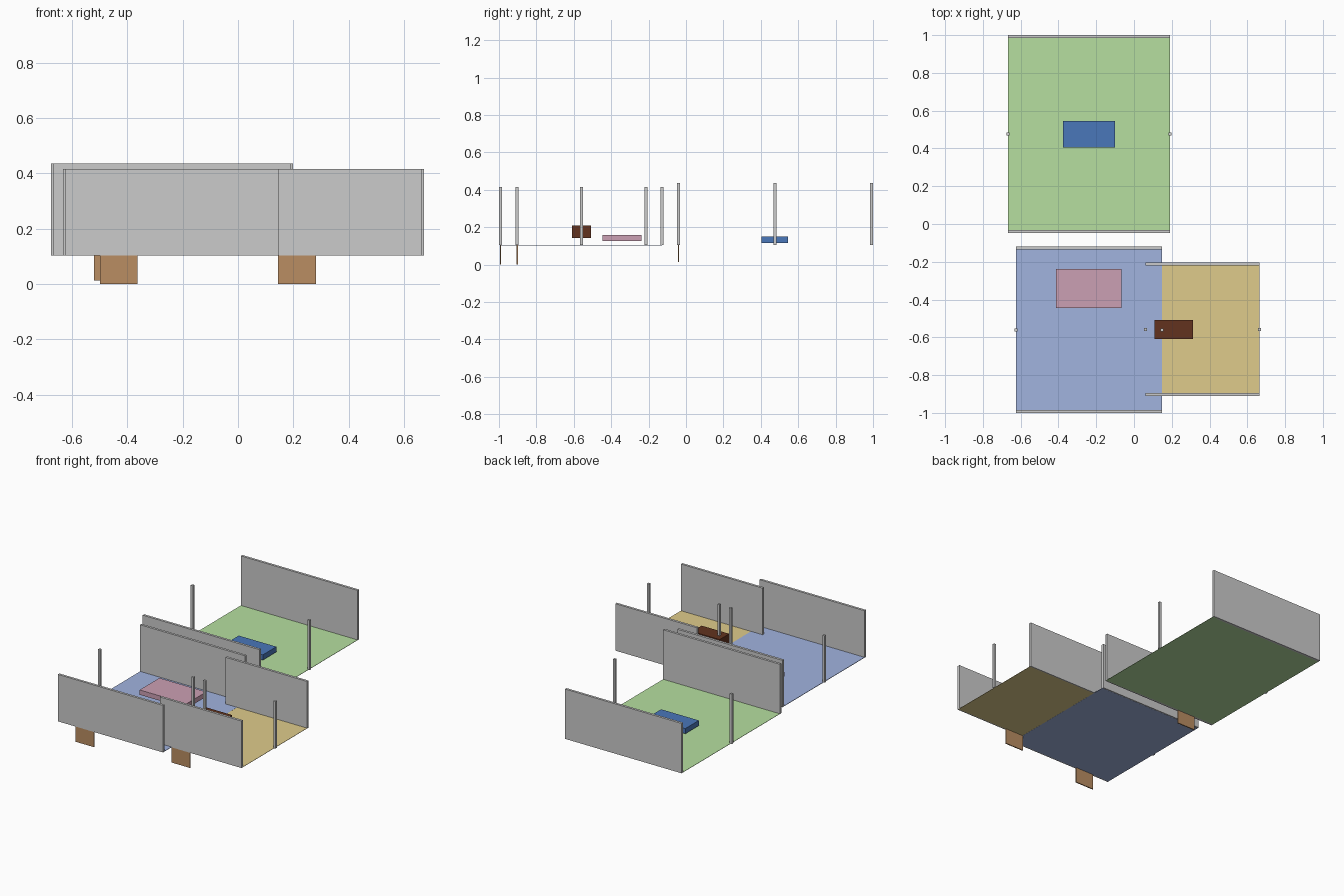
import bpy

if "Cube" in bpy.data.objects:
    bpy.data.objects.remove(bpy.data.objects["Cube"])


def material(name, rgb):
    m = bpy.data.materials.new(name)
    m.diffuse_color = [(c / 255) ** 2.2 for c in rgb] + [1]
    m.use_nodes = True
    m.node_tree.nodes["Principled BSDF"].inputs["Base Color"].default_value = m.diffuse_color
    return m


def box(name, x, y, z, mat=None):
    """Box from (min, max) pairs along each axis."""
    bpy.ops.mesh.primitive_cube_add(size=1, location=[sum(p) / 2 for p in (x, y, z)])
    ob = bpy.context.object
    ob.name = name
    ob.scale = [p[1] - p[0] for p in (x, y, z)]
    bpy.ops.object.transform_apply(location=False, rotation=False, scale=True)
    if mat:
        ob.data.materials.append(mat)
    return ob


T = 0.008          # half wall thickness
FLOOR = 0.1035     # underside of floors
wood = material("door_wood", (184, 140, 98))


def room(name, x, y, top, rgb, door_x, door_bottom, lift=0.0):
    # floor slab
    box(name + "_floor", x, y, (FLOOR - lift, FLOOR + 0.002 + lift),
        material(name + "_floor_colour", rgb))
    # long walls along the front and back edges
    for side, wy in zip(("front", "back"), y):
        box(f"{name}_{side}_wall", x, (wy - T, wy + T), (FLOOR, top))
    # square posts halfway along the left and right edges
    cy = sum(y) / 2
    for side, px in zip(("left", "right"), x):
        box(f"{name}_{side}_post", (px - T, px + T), (cy - T, cy + T), (FLOOR, top))
    # thin door hanging below the front wall
    box(name + "_door", door_x, (y[0] - 0.0035, y[0] + 0.0035),
        (door_bottom, FLOOR + 0.002), wood)


room("living_room", (-0.668, 0.191), (-0.040, 0.992), 0.435, (180, 222, 158),
     (-0.520, -0.387), 0.013)
room("bedroom", (-0.625, 0.148), (-0.992, -0.128), 0.416, (160, 178, 222),
     (-0.499, -0.363), 0.0, 0.0005)
room("study", (0.062, 0.664), (-0.903, -0.213), 0.416, (222, 202, 138),
     (0.145, 0.282), 0.0)

# furniture blocks
box("sofa", (-0.377, -0.100), (0.404, 0.546), (0.115, 0.150),
    material("sofa_blue", (75, 118, 184)))
box("bed", (-0.412, -0.067), (-0.446, -0.238), (0.126, 0.158),
    material("bed_pink", (202, 158, 178)))
box("desk", (0.109, 0.312), (-0.610, -0.509), (0.142, 0.209),
    material("desk_brown", (98, 54, 36)))
